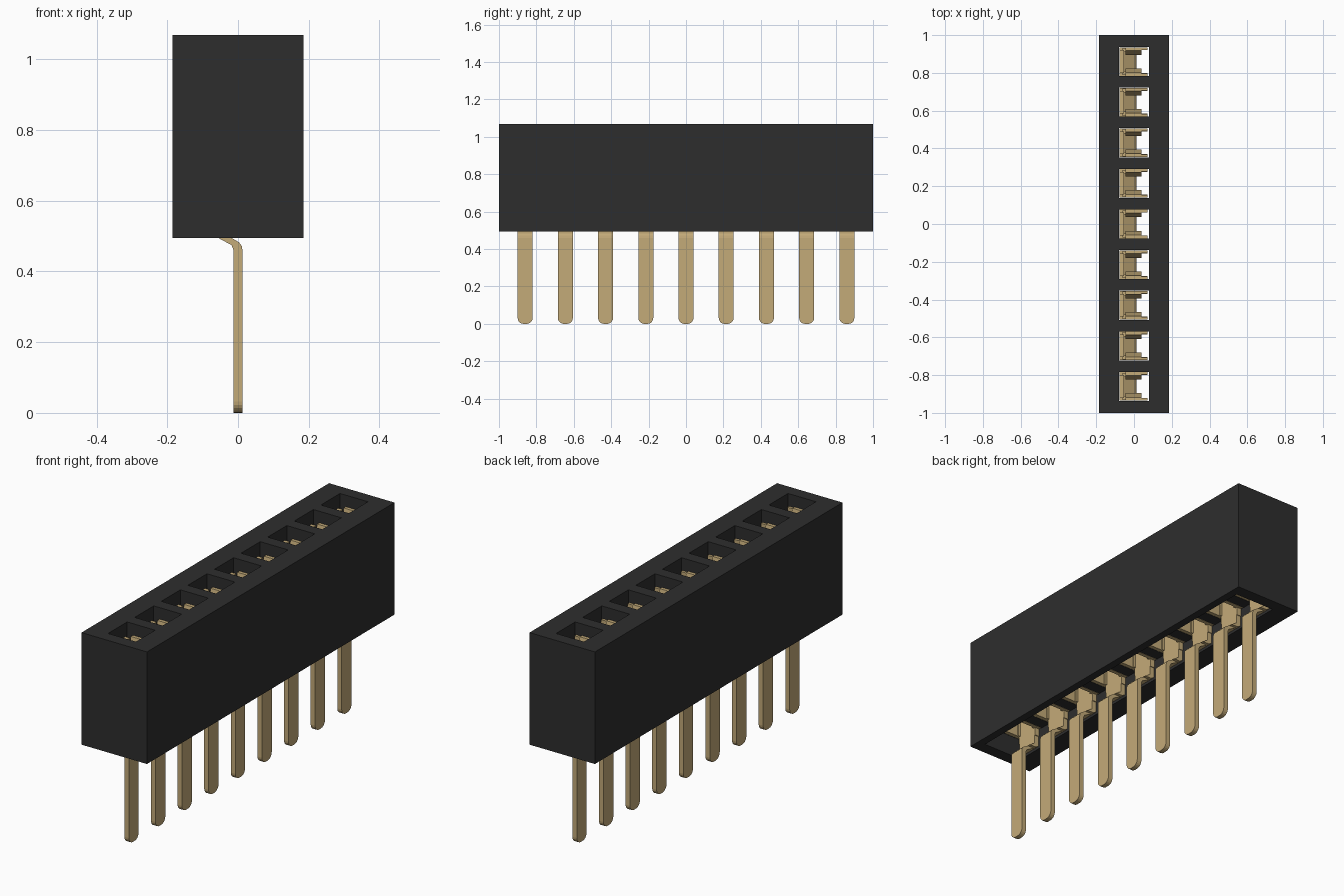
import bpy, bmesh, math
from mathutils import Vector

cube = bpy.data.objects.get("Cube")
if cube:
    bpy.data.objects.remove(cube, do_unlink=True)

COUNT, PITCH = 9, 0.215
ROWS = [(i - (COUNT - 1) / 2) * PITCH for i in range(COUNT)]


def material(name, rgb):
    m = bpy.data.materials.new(name)
    m.use_nodes = True
    m.diffuse_color = (*rgb, 1)
    bsdf = m.node_tree.nodes["Principled BSDF"]
    bsdf.inputs["Base Color"].default_value = (*rgb, 1)
    bsdf.inputs["Roughness"].default_value = 0.6
    return m


BLACK = material("black plastic", (0.027, 0.027, 0.027))
GOLD = material("gold metal", (0.55, 0.405, 0.19))


def box(bm, x, y, z):
    """Box from (min, max) ranges."""
    verts = bmesh.ops.create_cube(bm, size=1)["verts"]
    for v in verts:
        v.co = Vector([r[0] + (c + 0.5) * (r[1] - r[0]) for c, r in zip(v.co, (x, y, z))])


def prism(bm, points, axis, lo, hi):
    """Extrude a closed profile along x (profile y,z) or y (profile x,z)."""
    def at(p, d):
        return (d, p[0], p[1]) if axis == "x" else (p[0], d, p[1])
    a = [bm.verts.new(at(p, lo)) for p in points]
    b = [bm.verts.new(at(p, hi)) for p in points]
    n = len(points)
    bm.faces.new(a)
    bm.faces.new(b[::-1])
    for i in range(n):
        j = (i + 1) % n
        bm.faces.new((a[j], a[i], b[i], b[j]))


def to_mesh(bm, name, mat):
    bmesh.ops.recalc_face_normals(bm, faces=bm.faces)
    me = bpy.data.meshes.new(name)
    bm.to_mesh(me)
    bm.free()
    me.materials.append(mat)
    return me


def add(name, me, y=0.0):
    ob = bpy.data.objects.new(name, me)
    ob.location.y = y
    bpy.context.collection.objects.link(ob)
    return ob


# Housing block with a row of through holes and a trough underneath
bm = bmesh.new()
box(bm, (-0.185, 0.185), (-1, 1), (0.495, 1.068))
housing = add("housing", to_mesh(bm, "housing", BLACK))

bm = bmesh.new()
for y in ROWS:
    box(bm, (-0.079, 0.079), (y - 0.077, y + 0.077), (0.4, 1.2))
holes = add("hole_cutter", to_mesh(bm, "hole_cutter", BLACK))
bm = bmesh.new()
box(bm, (-0.0795, 0.145), (-0.938, 0.938), (0.4, 0.6))
trough = add("trough_cutter", to_mesh(bm, "trough_cutter", BLACK))

for cutter in (holes, trough):
    cutter.hide_render = True
    mod = housing.modifiers.new(cutter.name, "BOOLEAN")
    mod.operation, mod.solver, mod.object = "DIFFERENCE", "EXACT", cutter
bpy.context.view_layer.update()
cut = bpy.data.meshes.new_from_object(housing.evaluated_get(bpy.context.evaluated_depsgraph_get()))
housing.modifiers.clear()
housing.data = cut
for cutter in (holes, trough):
    bpy.data.objects.remove(cutter, do_unlink=True)

# Solder pin: flat blade with rounded lower corners
bm = bmesh.new()
w, r = 0.04, 0.032
blade = [(-w, 0.46)]
for side, start in ((-1, 180), (1, 270)):
    for k in range(6):
        t = math.radians(start + 18 * k)
        blade.append((side * (w - r) + r * math.cos(t), r + r * math.sin(t)))
blade.append((w, 0.46))
prism(bm, blade, "x", -0.0125, 0.0125)

# Bend that carries the pin up to the back of the hole
prism(bm, [(-0.0125, 0.46), (0.0125, 0.46), (0.0105, 0.472), (0.003, 0.482),
           (-0.022, 0.497), (-0.06, 0.497), (-0.018, 0.474)], "y", -w, w)
pin = to_mesh(bm, "pin", GOLD)

# Contact: wide foot, back plate and two spring arms pinched in the middle
bm = bmesh.new()
prism(bm, [(-0.022, 0.497), (-0.052, 0.515), (-0.052, 0.56), (-0.077, 0.56),
           (-0.077, 0.507), (-0.06, 0.497)], "y", -0.056, 0.056)
box(bm, (-0.077, -0.052), (-0.06, 0.06), (0.56, 1.0))
for s in (-1, 1):
    arm = [(0.075, 0.6), (0.075, 0.74), (0.054, 0.9), (0.075, 1.01),
           (0.058, 1.01), (0.036, 0.9), (0.056, 0.74), (0.056, 0.6)]
    prism(bm, [(s * y, z) for y, z in arm], "x", -0.045, 0.04)
    box(bm, (-0.077, 0.072), sorted((s * 0.06, s * 0.0755)), (0.6, 0.76))
    # Folded tab joining arm and back plate
    box(bm, (-0.06, -0.04), sorted((s * 0.05, s * 0.072)), (0.6, 0.85))
    # Upper side rail
    box(bm, (-0.045, 0.072), sorted((s * 0.062, s * 0.0755)), (0.93, 1.005))
contact = to_mesh(bm, "contact", GOLD)

for i, y in enumerate(ROWS, 1):
    add(f"pin_{i}", pin, y)
    add(f"contact_{i}", contact, y)
